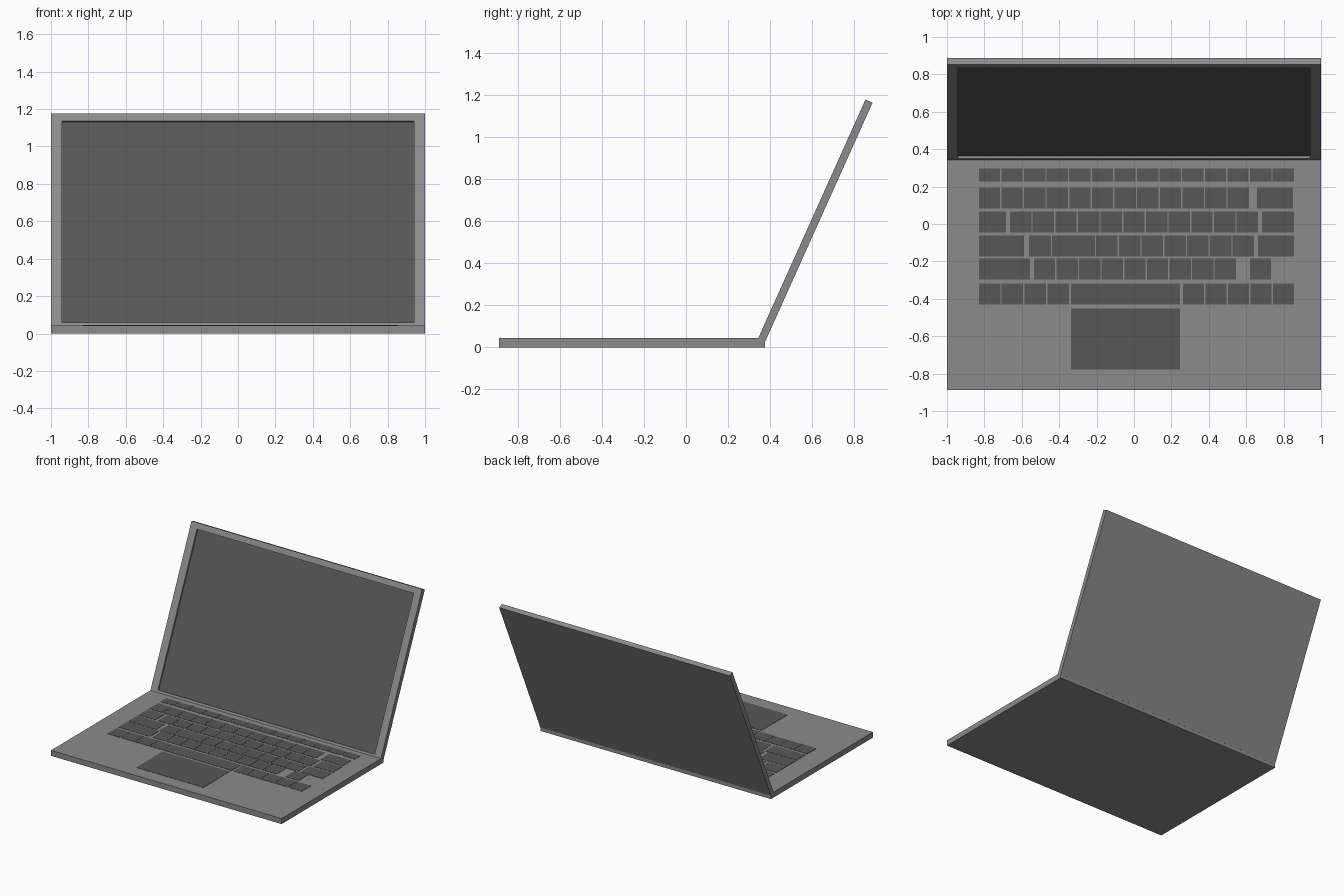
import bpy, bmesh, math
from mathutils import Matrix

cube = bpy.data.objects.get("Cube")
if cube:
    bpy.data.objects.remove(cube, do_unlink=True)


def material(name, value):
    mat = bpy.data.materials.new(name)
    mat.use_nodes = True
    colour = (value, value, value, 1)
    mat.diffuse_color = colour
    mat.node_tree.nodes["Principled BSDF"].inputs["Base Color"].default_value = colour
    return mat


BODY = material("grey casing", 0.26)
DARK = material("dark grey", 0.095)


def add_box(bm, x0, x1, y0, y1, z0, z1):
    size = Matrix.Diagonal((x1 - x0, y1 - y0, z1 - z0, 1))
    place = Matrix.Translation(((x0 + x1) / 2, (y0 + y1) / 2, (z0 + z1) / 2))
    bmesh.ops.create_cube(bm, size=1, matrix=place @ size)


def finish(bm, name, *mats):
    mesh = bpy.data.meshes.new(name)
    bm.to_mesh(mesh)
    bm.free()
    for mat in mats:
        mesh.materials.append(mat)
    obj = bpy.data.objects.new(name, mesh)
    bpy.context.collection.objects.link(obj)
    return obj


# Base slab
TOP = 0.043
bm = bmesh.new()
add_box(bm, -1, 1, -0.888, 0.376, 0, TOP)
finish(bm, "base", BODY)

# Lid: slab with a sunken screen in its front face, leaning back
LENGTH, THICK, DEPTH = 1.243, 0.037, 0.013
bm = bmesh.new()
add_box(bm, -1, 1, 0, THICK, 0, LENGTH)
bm.normal_update()
screen = min(bm.faces, key=lambda f: f.normal.y)
bmesh.ops.inset_individual(bm, faces=[screen], thickness=0.03)
for v in screen.verts:
    v.co.x = math.copysign(0.94, v.co.x)
    v.co.z = 1.198 if v.co.z > LENGTH / 2 else 0.018
floor = bmesh.ops.extrude_discrete_faces(bm, faces=[screen])["faces"][0]
for v in floor.verts:
    v.co.y += DEPTH
floor.material_index = 1
lid = finish(bm, "screen_lid", BODY, DARK)
lid.location = (0, 0.343, TOP)
lid.rotation_euler.x = -math.radians(24.2)

# Keyboard rows: front edge, back edge, then runs of (left, right, key count)
GAP = 0.007
rows = {
    "function_keys": (0.227, 0.297, [(-0.83, 0.855, 14)]),
    "number_keys": (0.083, 0.195, [(-0.83, 0.615, 12), (0.657, 0.85, 1)]),
    "upper_letter_keys": (-0.045, 0.067, [(-0.83, -0.685, 1), (-0.663, 0.663, 11),
                                          (0.685, 0.855, 1)]),
    "middle_letter_keys": (-0.174, -0.061, [(-0.83, -0.588, 1), (-0.561, -0.444, 1),
                                            (-0.438, -0.209, 1), (-0.203, 0.642, 7),
                                            (0.663, 0.855, 1)]),
    "lower_letter_keys": (-0.297, -0.185, [(-0.83, -0.556, 1), (-0.535, 0.545, 9),
                                           (0.62, 0.733, 1)]),
    "space_bar_row": (-0.43, -0.318, [(-0.83, -0.348, 4), (-0.337, 0.246, 1),
                                      (0.262, 0.855, 5)]),
    "touchpad": (-0.778, -0.452, [(-0.337, 0.246, 1)]),
}
for name, (front, back, runs) in rows.items():
    bm = bmesh.new()
    for left, right, count in runs:
        pitch = (right - left + GAP) / count
        for i in range(count):
            x = left + i * pitch
            add_box(bm, x, x + pitch - GAP, front, back, TOP - 0.002, TOP + 0.002)
    finish(bm, name, DARK)
